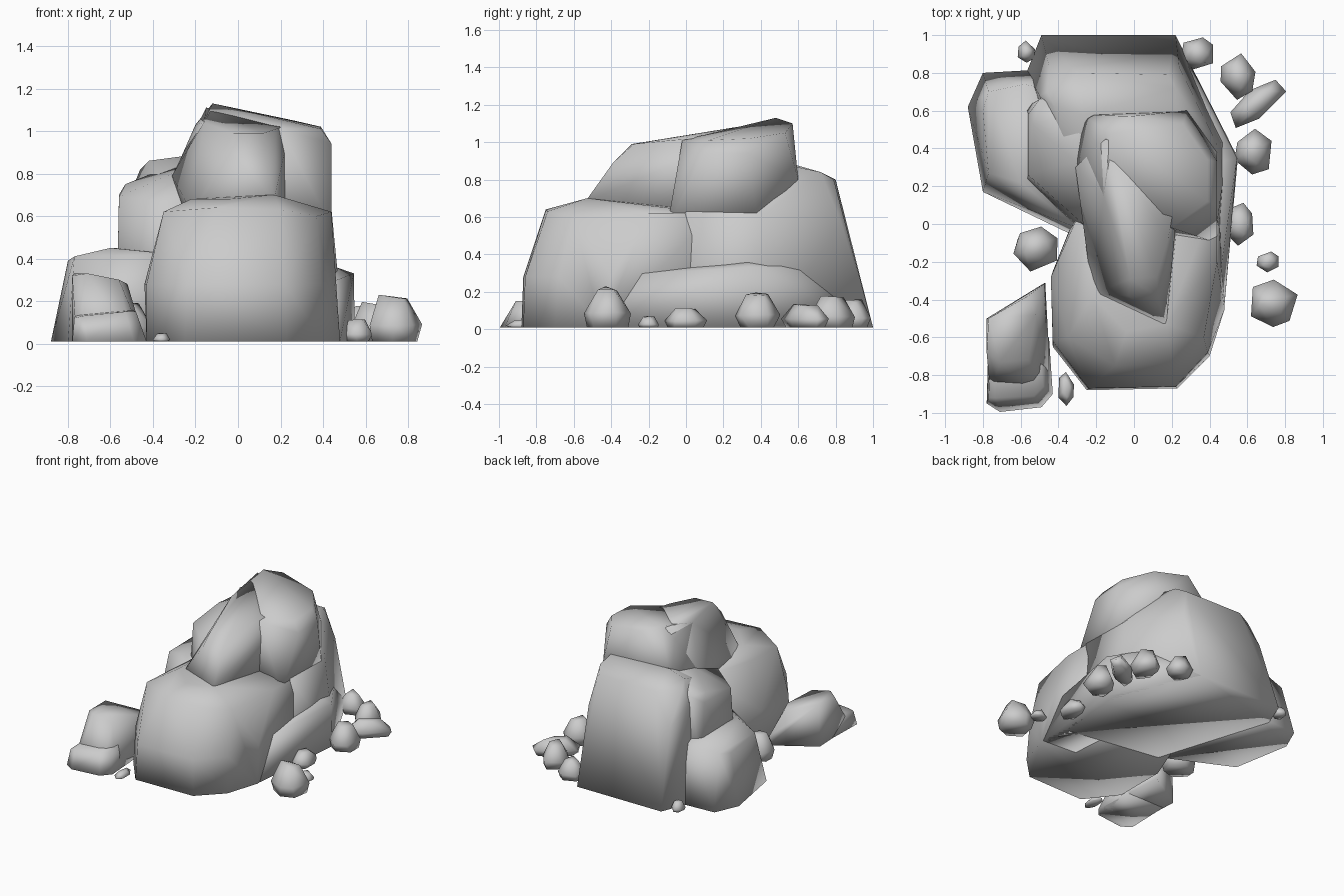
import bpy, bmesh, math, random
random.seed(4)


def rock(name, *layers):
    """Smooth-shaded boulder: convex hull around a few (x, y, z) corners."""
    bm = bmesh.new()
    for layer in layers:
        for p in layer:
            bm.verts.new(p)
    res = bmesh.ops.convex_hull(bm, input=bm.verts[:])
    junk = {g for g in res["geom_interior"] + res["geom_unused"]
            if isinstance(g, bmesh.types.BMVert) and g.is_valid and not g.link_faces}
    bmesh.ops.delete(bm, geom=list(junk), context='VERTS')
    bmesh.ops.dissolve_limit(bm, angle_limit=math.radians(3),
                             verts=bm.verts[:], edges=bm.edges[:])
    bmesh.ops.recalc_face_normals(bm, faces=bm.faces[:])
    for f in bm.faces:
        f.smooth = True
    me = bpy.data.meshes.new(name)
    bm.to_mesh(me)
    bm.free()
    ob = bpy.data.objects.new(name, me)
    bpy.context.collection.objects.link(ob)
    return ob


def level(z, *xy):
    """Corners that share one height."""
    return [(x, y, z) for x, y in xy]


def pebble(name, x, y, rx, ry, h, turn=0):
    """Small stone: three jittered rings hulled together."""
    t = math.radians(turn)
    pts = []
    for z, r, n in ((0.01, 0.82, 6), (0.4 * h, 1.0, 6), (h, 0.5, 4)):
        for i in range(n):
            a = 2 * math.pi * (i + random.uniform(-0.2, 0.2)) / n + 0.4
            k = r * random.uniform(0.93, 1.05)
            u, v = rx * k * math.cos(a), ry * k * math.sin(a)
            zz = z if z == 0.01 else z * random.uniform(0.88, 1.0)
            pts.append((x + u * math.cos(t) - v * math.sin(t),
                        y + u * math.sin(t) + v * math.cos(t), zz))
    rock(name, pts)


# Front block
rock("front_block",
     level(0.01, (-0.28, -0.08), (-0.43, -0.25), (-0.43, -0.65), (-0.25, -0.88),
           (0.23, -0.87), (0.40, -0.70), (0.48, -0.45), (0.46, 0.2), (-0.25, 0.2)),
     level(0.28, (-0.44, -0.28), (-0.43, -0.62), (-0.24, -0.87), (0.22, -0.86),
           (0.39, -0.68), (0.455, -0.4)),
     [(-0.35, -0.60, 0.62), (-0.10, -0.75, 0.64), (0.20, -0.74, 0.63),
      (0.37, -0.60, 0.60), (-0.33, -0.3, 0.62), (-0.22, -0.38, 0.68),
      (-0.04, -0.57, 0.68), (0.17, -0.53, 0.70), (0.44, -0.20, 0.62),
      (0.44, 0.15, 0.62), (-0.25, 0.15, 0.65)])

# Rear body
rock("rear_body",
     level(0.01, (0.22, 1.0), (-0.49, 1.0), (-0.57, 0.80), (0.50, 0.45),
           (0.45, -0.20), (-0.29, -0.08)),
     [(0.44, 0.0, 0.63), (0.44, 0.42, 0.62), (0.24, 0.83, 0.57),
      (-0.45, 0.84, 0.57), (-0.50, 0.68, 0.72)],
     [(0.18, 0.79, 0.80), (-0.30, 0.80, 0.80), (-0.46, 0.70, 0.82),
      (-0.42, 0.62, 0.86), (-0.27, 0.58, 0.88), (0.22, 0.58, 0.87),
      (0.22, 0.72, 0.84), (-0.25, 0.05, 0.63)])

# Low skirt along the right and back
rock("right_skirt",
     level(0.01, (0.48, -0.42), (0.50, 0.1), (0.55, 0.35), (0.22, 1.0), (0.1, 0.9), (0.2, -0.4)),
     [(0.44, -0.38, 0.29), (0.47, 0.1, 0.31), (0.545, 0.35, 0.33),
      (0.43, 0.32, 0.37), (0.40, 0.55, 0.34), (0.2, 0.9, 0.30)])

# Left lobe: low shelf and the taller step on it
rock("left_shelf",
     level(0.01, (-0.88, 0.62), (-0.80, 0.80), (-0.45, 0.82), (-0.28, -0.08), (-0.80, 0.17)),
     [(-0.80, 0.60, 0.39), (-0.77, 0.70, 0.41), (-0.58, 0.74, 0.44),
      (-0.77, 0.27, 0.41), (-0.60, 0.22, 0.45), (-0.30, -0.02, 0.42),
      (-0.40, 0.70, 0.44)])
rock("left_step",
     level(0.2, (-0.57, 0.22), (-0.57, 0.62), (-0.30, 0.80), (-0.28, -0.06), (-0.1, 0.2)),
     [(-0.56, 0.26, 0.69), (-0.56, 0.58, 0.70), (-0.53, 0.52, 0.75),
      (-0.50, 0.66, 0.76), (-0.27, 0.0, 0.66), (-0.31, 0.33, 0.80),
      (-0.28, 0.62, 0.85), (-0.1, 0.3, 0.82)])

# Peak: front ridge and broad back
rock("peak_ridge",
     [(-0.22, -0.37, 0.62), (0.17, -0.54, 0.68), (0.20, -0.1, 0.6),
      (-0.30, 0.32, 0.62), (0.25, 0.2, 0.6), (-0.31, 0.30, 0.79)],
     [(-0.03, -0.38, 0.89), (0.13, -0.39, 0.89), (-0.02, -0.29, 0.99),
      (0.12, -0.28, 0.99), (0.18, -0.08, 1.01), (-0.16, 0.15, 1.04),
      (-0.15, 0.45, 1.11), (0.25, 0.3, 1.04)])
rock("peak_back",
     [(0.44, -0.10, 0.55), (0.44, 0.38, 0.60), (0.28, 0.60, 0.80),
      (-0.28, 0.58, 0.80), (-0.31, 0.33, 0.78), (-0.2, 0.0, 0.6)],
     [(0.44, 0.10, 0.94), (0.44, 0.33, 0.94), (0.39, 0.12, 1.01),
      (0.39, 0.34, 1.02), (0.26, 0.53, 1.05), (-0.02, 0.57, 1.10),
      (-0.12, 0.48, 1.13), (-0.20, 0.42, 1.03), (-0.16, 0.15, 1.04),
      (0.20, -0.02, 1.01)])

# Separate boulder at front left, with a low toe
rock("side_boulder",
     level(0.01, (-0.78, -0.50), (-0.47, -0.31), (-0.44, -0.85), (-0.50, -0.93), (-0.76, -0.90)),
     [(-0.77, -0.50, 0.33), (-0.56, -0.38, 0.27), (-0.52, -0.48, 0.28),
      (-0.56, -0.72, 0.30), (-0.71, -0.73, 0.33), (-0.78, -0.68, 0.32),
      (-0.48, -0.32, 0.08)])
rock("side_boulder_toe",
     level(0.01, (-0.78, -0.95), (-0.71, -0.995), (-0.49, -0.97), (-0.43, -0.90),
           (-0.45, -0.6), (-0.77, -0.6)),
     [(-0.77, -0.92, 0.12), (-0.73, -0.92, 0.13), (-0.53, -0.91, 0.15),
      (-0.48, -0.86, 0.15), (-0.50, -0.7, 0.16), (-0.76, -0.7, 0.14)])

# Scattered stones
for i, s in enumerate([
        (-0.57, 0.91, 0.05, 0.06, 0.08), (0.34, 0.90, 0.10, 0.09, 0.16),
        (0.55, 0.78, 0.10, 0.13, 0.18), (0.65, 0.64, 0.19, 0.075, 0.14, 36),
        (0.64, 0.38, 0.11, 0.12, 0.20), (0.56, 0.0, 0.08, 0.12, 0.12),
        (0.71, -0.20, 0.065, 0.06, 0.07), (0.735, -0.42, 0.14, 0.13, 0.23),
        (-0.52, -0.13, 0.13, 0.12, 0.20), (-0.36, -0.87, 0.045, 0.09, 0.05)]):
    pebble(f"stone_{i + 1}", *s)
